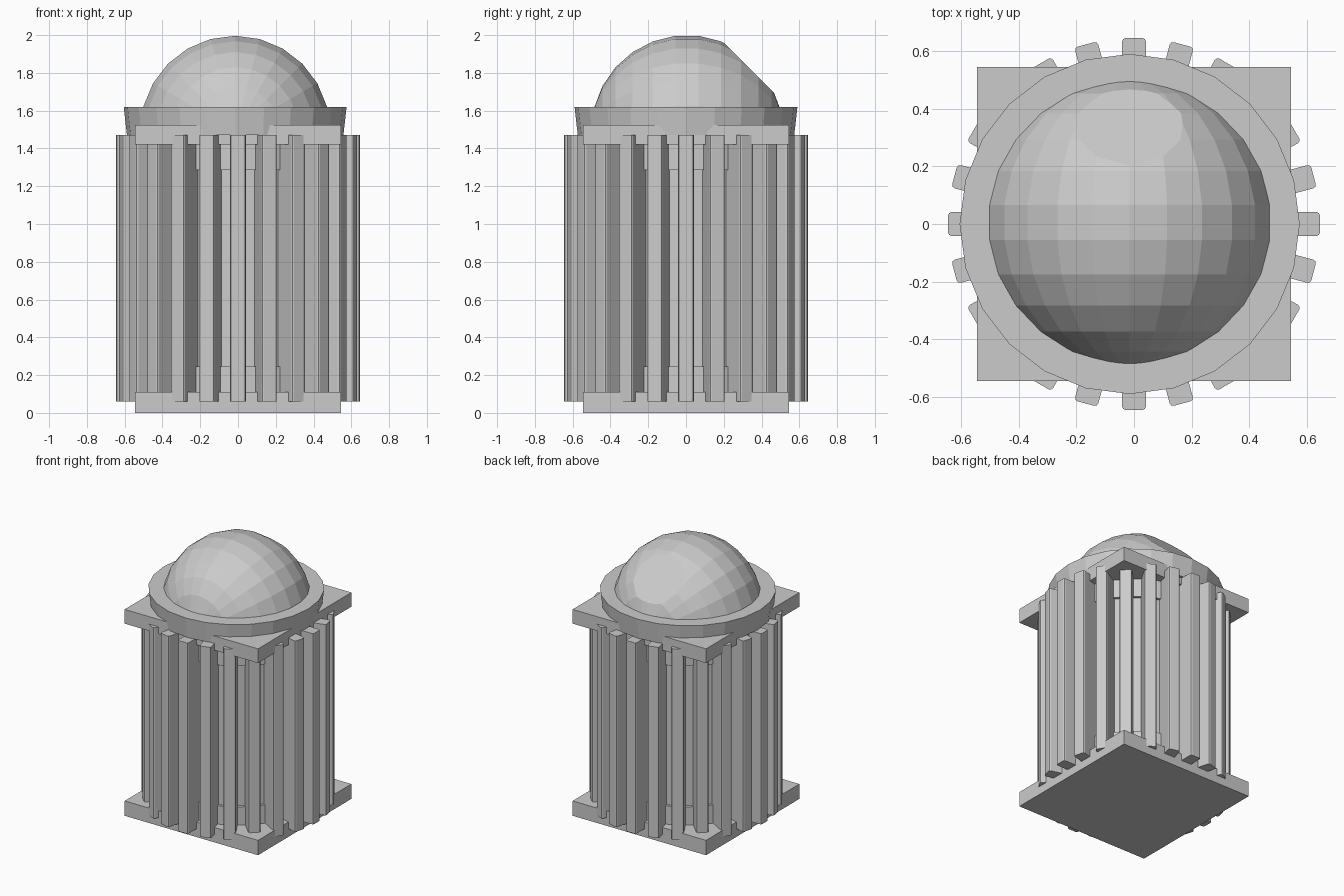
import bpy, bmesh, math
from mathutils import Matrix, Vector

cube = bpy.data.objects.get("Cube")
if cube:
    bpy.data.objects.remove(cube, do_unlink=True)

stone = bpy.data.materials.new("plain grey")
stone.use_nodes = True
GREY = (0.6, 0.6, 0.6, 1)
stone.diffuse_color = GREY
stone.node_tree.nodes["Principled BSDF"].inputs["Base Color"].default_value = GREY


def finish(name, bm):
    mesh = bpy.data.meshes.new(name)
    bmesh.ops.recalc_face_normals(bm, faces=bm.faces)
    bm.to_mesh(mesh)
    bm.free()
    mesh.materials.append(stone)
    obj = bpy.data.objects.new(name, mesh)
    bpy.context.collection.objects.link(obj)
    return obj


def box(name, size, centre):
    bm = bmesh.new()
    bmesh.ops.create_cube(bm, size=1, matrix=Matrix.Translation(centre) @ Matrix.Diagonal((*size, 1)))
    return finish(name, bm)


def drum(name, r_low, r_high, z_low, z_high, sides, x=0):
    bm = bmesh.new()
    bmesh.ops.create_cone(bm, cap_ends=True, segments=sides, radius1=r_low, radius2=r_high,
                          depth=z_high - z_low,
                          matrix=Matrix.Translation((x, 0, (z_low + z_high) / 2)))
    return finish(name, bm)


# Square slabs
box("base_slab", (1.09, 1.09, 0.11), (0, 0, 0.055))
box("top_slab", (1.09, 1.09, 0.105), (0, 0, 1.4725))

# Round core with a slightly wider foot and head
drum("core", 0.5, 0.5, 0.2, 1.3, 32)
drum("core_foot", 0.52, 0.52, 0.1, 0.245, 32)
drum("core_head", 0.52, 0.52, 1.285, 1.47, 32)

# Ring of upright slats with softened outer edges
COUNT = 24
for i in range(COUNT):
    slat = box(f"slat_{i + 1}", (0.165, 0.083, 1.41), (0.5625, 0, 0.765))
    bm = bmesh.new()
    bm.from_mesh(slat.data)
    outer = [e for e in bm.edges
             if all(v.co.x > 0.6 for v in e.verts) and abs(e.verts[0].co.z - e.verts[1].co.z) > 1]
    bmesh.ops.bevel(bm, geom=outer, offset=0.012, segments=2, profile=0.5, affect='EDGES')
    bm.to_mesh(slat.data)
    bm.free()
    slat.rotation_euler.z = math.tau * i / COUNT

# Flared collar under the dome
drum("collar", 0.573, 0.59, 1.47, 1.62, 24, x=-0.015)

# Faceted dome lying on its side, with a flat chip on the back
bm = bmesh.new()
centre = Vector((-0.015, 0.005, 1.494))
bmesh.ops.create_uvsphere(bm, u_segments=24, v_segments=13, radius=0.506,
                          matrix=Matrix.Translation(centre) @ Matrix.Rotation(math.pi / 2, 4, 'X'))
cuts = [((0, 0, 1.615), (0, 0, -1)), ((0, 0.333, 1.827), (0, 1, 1))]
for point, normal in cuts:
    geom = bm.verts[:] + bm.edges[:] + bm.faces[:]
    bmesh.ops.bisect_plane(bm, geom=geom, plane_co=point, plane_no=normal, clear_outer=True)
    bmesh.ops.holes_fill(bm, edges=[e for e in bm.edges if e.is_boundary])
finish("dome", bm)
